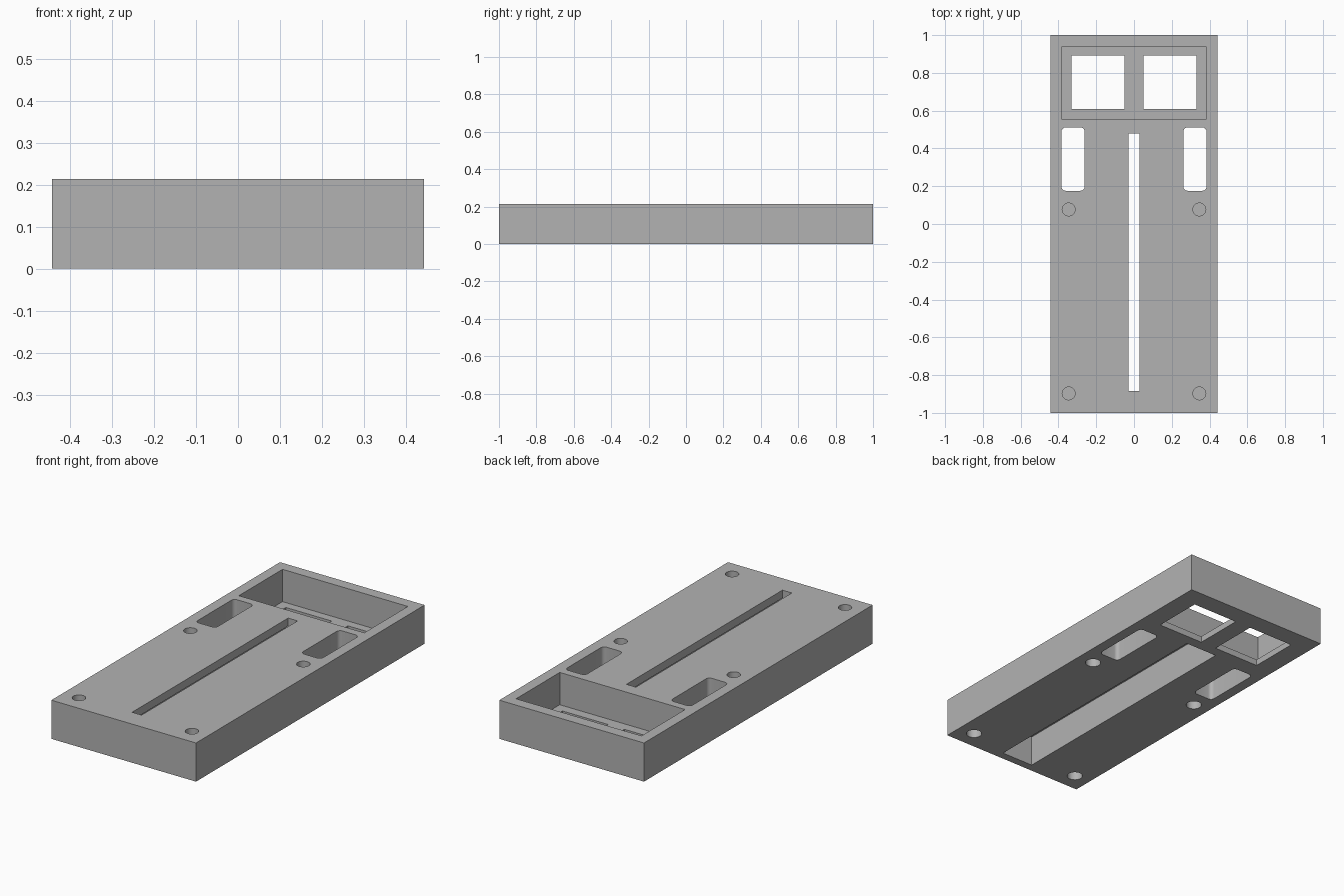
import bpy
import bmesh

W, L, H = 0.443, 1.0, 0.214      # half width, half length, height
LOW, HIGH = -0.05, H + 0.05      # overshoot for cuts that leave the body

default = bpy.data.objects.get("Cube")
if default:
    bpy.data.objects.remove(default, do_unlink=True)

grey = bpy.data.materials.new("plain_grey")
grey.use_nodes = True
colour = (0.45, 0.45, 0.45, 1.0)
grey.diffuse_color = colour
grey.node_tree.nodes["Principled BSDF"].inputs["Base Color"].default_value = colour


def link_mesh(name, bm):
    mesh = bpy.data.meshes.new(name)
    bm.to_mesh(mesh)
    bm.free()
    mesh.materials.append(grey)
    obj = bpy.data.objects.new(name, mesh)
    bpy.context.collection.objects.link(obj)
    return obj


def block(name, x0, x1, y0, y1, z0, z1, radius=0.0):
    """Box between two corners, with optional rounded upright edges."""
    bm = bmesh.new()
    bmesh.ops.create_cube(bm, size=1)
    bmesh.ops.scale(bm, vec=(x1 - x0, y1 - y0, z1 - z0), verts=bm.verts)
    bmesh.ops.translate(bm, vec=((x0 + x1) / 2, (y0 + y1) / 2, (z0 + z1) / 2), verts=bm.verts)
    if radius:
        upright = [e for e in bm.edges if abs(e.verts[0].co.z - e.verts[1].co.z) > 0.01]
        bmesh.ops.bevel(bm, geom=upright, offset=radius, segments=6, profile=0.5, affect='EDGES')
    return link_mesh(name, bm)


def drill(name, x, y, z0, z1, radius):
    bm = bmesh.new()
    bmesh.ops.create_cone(bm, cap_ends=True, segments=32, radius1=radius,
                          radius2=radius, depth=z1 - z0)
    bmesh.ops.translate(bm, vec=(x, y, (z0 + z1) / 2), verts=bm.verts)
    return link_mesh(name, bm)


body = block("base_body", -W, W, -L, L, 0, H)

# Rear pocket, and the central slot above a wider channel
cutters = [
    block("rear_pocket", -0.384, 0.384, 0.556, 0.938, 0.035, HIGH),
    block("top_slot", -0.029, 0.029, -0.885, 0.48, 0.1, HIGH),
    block("bottom_channel", -0.098, 0.098, -0.955, 0.55, LOW, 0.17),
]

# Pocket windows, rounded side openings and blind screw holes on both sides
for side in (-1, 1):
    xs = sorted((side * 0.049, side * 0.331))
    cutters.append(block("window", *xs, 0.609, 0.891, LOW, 0.1))
    xs = sorted((side * 0.261, side * 0.384))
    cutters.append(block("side_opening", *xs, 0.176, 0.511, LOW, HIGH, radius=0.022))
    for y in (0.077, -0.897):
        cutters.append(drill("top_hole", side * 0.346, y, 0.11, HIGH, 0.034))
        cutters.append(drill("bottom_hole", side * 0.346, y, LOW, 0.1, 0.04))

# Carve every cut into the body
bpy.ops.object.select_all(action='DESELECT')
body.select_set(True)
bpy.context.view_layer.objects.active = body
for cutter in cutters:
    cutter.hide_render = True
    cut = body.modifiers.new(cutter.name, 'BOOLEAN')
    cut.operation = 'DIFFERENCE'
    cut.solver = 'EXACT'
    cut.object = cutter
    bpy.ops.object.modifier_apply(modifier=cut.name)
    bpy.data.objects.remove(cutter, do_unlink=True)

bpy.ops.object.shade_smooth_by_angle()
